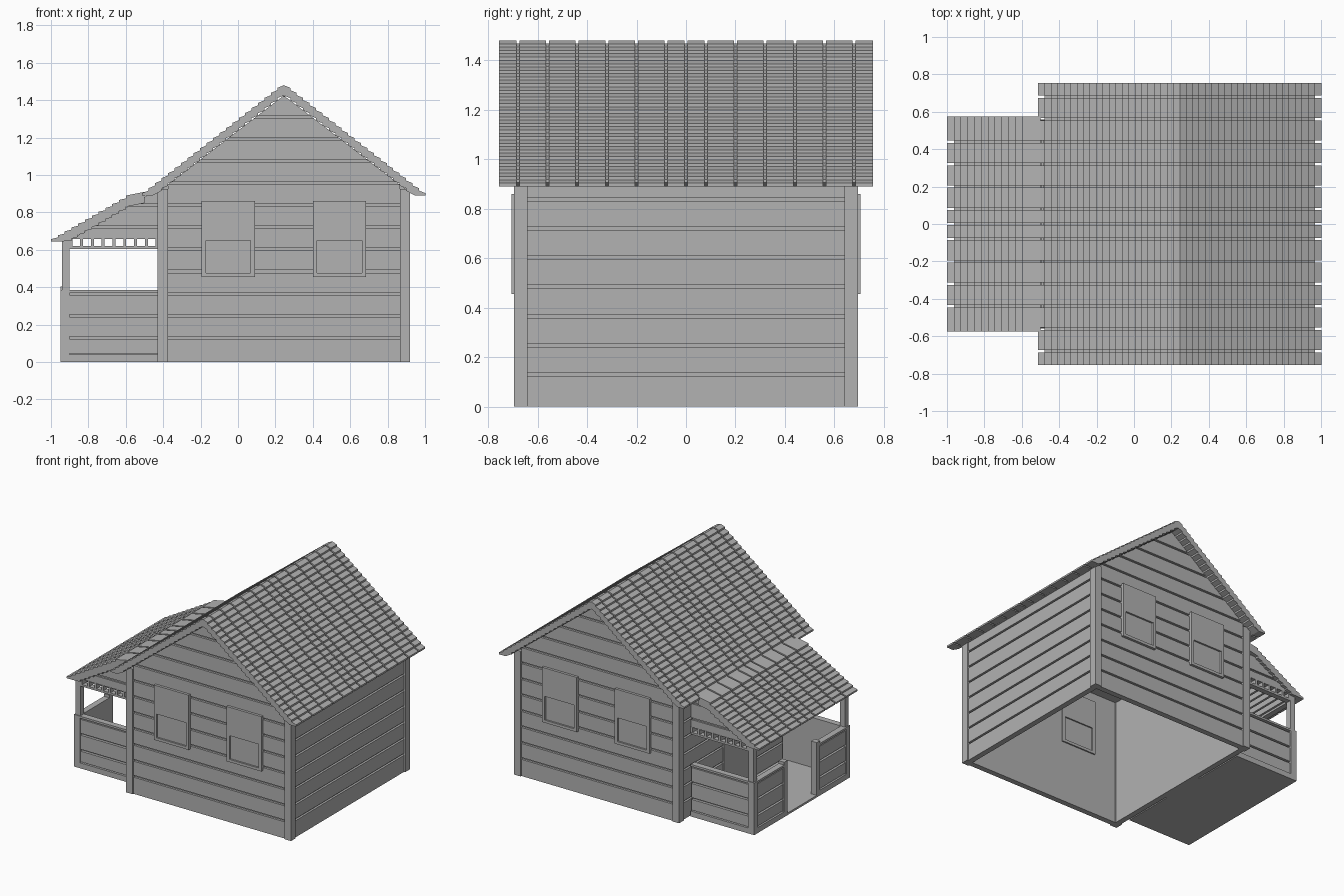
import bpy, bmesh

if "Cube" in bpy.data.objects:
    bpy.data.objects.remove(bpy.data.objects["Cube"], do_unlink=True)

GREY = bpy.data.materials.new("plain_grey")
GREY.use_nodes = True
colour = (0.445, 0.445, 0.445, 1)
GREY.diffuse_color = colour
GREY.node_tree.nodes["Principled BSDF"].inputs["Base Color"].default_value = colour

CX, HX, HY = 0.245, 0.675, 0.695      # house centre and half sizes
APEX, SLOPE = 1.425, 0.768            # underside of the roof
PX0, PX1, PY = -0.95, -0.43, 0.56     # porch extents


class Part:
    """Collects prisms into one named object."""
    def __init__(self, name):
        self.name, self.bm = name, bmesh.new()

    def prism(self, pts, y0, y1):
        a = [self.bm.verts.new((x, y0, z)) for x, z in pts]
        b = [self.bm.verts.new((x, y1, z)) for x, z in pts]
        self.bm.faces.new(a)
        self.bm.faces.new(b[::-1])
        for i in range(len(pts)):
            j = (i + 1) % len(pts)
            self.bm.faces.new((a[j], a[i], b[i], b[j]))

    def box(self, x0, x1, y0, y1, z0, z1):
        self.prism([(x0, z0), (x1, z0), (x1, z1), (x0, z1)], y0, y1)

    def finish(self):
        bmesh.ops.recalc_face_normals(self.bm, faces=self.bm.faces[:])
        mesh = bpy.data.meshes.new(self.name)
        self.bm.to_mesh(mesh)
        self.bm.free()
        mesh.materials.append(GREY)
        bpy.context.collection.objects.link(bpy.data.objects.new(self.name, mesh))


def boards(z0, z1):
    """Heights of the planks between z0 and z1, split by even grooves."""
    low = z0
    for k in range(12):
        groove = 0.13 + 0.118 * k
        if groove - 0.007 <= low:
            continue
        if groove > z1:
            break
        yield low, groove - 0.007
        low = groove + 0.007
    if z1 - low > 0.01:
        yield low, z1


def half_width(z, limit):
    return max(0.004, min(limit, (APEX - z) / SLOPE))


# House walls with planks
core, planks = Part("house_walls"), Part("house_planks")
eave_z = APEX - SLOPE * 0.655
for s in (-1, 1):
    core.prism([(CX - 0.655, 0), (CX + 0.655, 0), (CX + 0.655, eave_z),
                (CX, APEX), (CX - 0.655, eave_z)], s * 0.645, s * 0.67)
    x = CX + s * HX
    core.box(x - s * 0.05, x - s * 0.025, -0.645, 0.645, 0, 0.93)
    for low, high in boards(0, 1.42):
        a, b = half_width(low, 0.62), half_width(high, 0.62)
        planks.prism([(CX - a, low), (CX + a, low), (CX + b, high), (CX - b, high)],
                     s * 0.669, s * 0.686)
    for low, high in boards(0, 0.915):
        planks.box(x - s * 0.026, x - s * 0.009, -0.64, 0.64, low, high)
core.finish()
planks.finish()

ceiling = Part("house_ceiling")
ceiling.box(CX - 0.63, CX + 0.63, -0.65, 0.65, 0.925, 0.935)
ceiling.finish()

posts = Part("corner_posts")
for sx in (-1, 1):
    for sy in (-1, 1):
        x = CX + sx * HX
        posts.box(x, x - sx * 0.055, sy * HY, sy * (HY - 0.055), 0, 0.925)
posts.finish()

# Sash windows on both gables
windows = Part("windows")
for s in (-1, 1):
    for x0, x1 in ((-0.195, 0.09), (0.4, 0.685)):
        back, front = s * 0.635, s * 0.705
        windows.box(x0, x1, back, front, 0.65, 0.86)
        windows.box(x0, x1, back, front, 0.455, 0.475)
        windows.box(x0, x0 + 0.023, back, front, 0.475, 0.65)
        windows.box(x1 - 0.023, x1, back, front, 0.475, 0.65)
        windows.box(x0 + 0.023, x1 - 0.023, s * 0.65, s * 0.692, 0.475, 0.65)
windows.finish()


# Tiled roofs: stepped rows cut into columns over a lower sheet
def steps(x0, z0, x1, z1, rows, riser):
    pts = []
    for i in range(rows):
        t = i / rows
        x, z = x0 + (x1 - x0) * t, z0 + (z1 - z0) * t
        pts += [(x, z), (x, z + riser)]
    return pts + [(x1, z1)]


def roof(name, top, thick, half):
    base = top[0][1]
    under = [(x, max(z - thick, base)) for x, z in top[::-1]]
    under = [p for p in under if p[1] > base + 0.001]
    first = (top[0][0] + (0.055 if top[-1][0] > top[0][0] else -0.055), base)
    shape = top + under + [first]
    tiles = Part(name + "_tiles")
    cuts = [0] + [s * (0.08 + 0.12 * k) for s in (-1, 1) for k in range(6)]
    cuts = sorted(c for c in cuts if abs(c) < half - 0.02)
    starts = [-half] + [c + 0.006 for c in cuts]
    ends = [c - 0.006 for c in cuts] + [half]
    for a, b in zip(starts, ends):
        tiles.prism(shape, a, b)
    tiles.finish()
    sheet = Part(name + "_sheet")
    lowered = [(x, max(z - 0.012, base)) for x, z in top[2:]]
    sheet.prism([first] + lowered + under[:-1], 0.003 - half, half - 0.003)
    sheet.finish()


for side, name in ((1, "main_roof_left"), (-1, "main_roof_right")):
    roof(name, steps(CX + side * 0.757, 0.89, CX, 1.48, 22, 0.013), 0.055, 0.755)
porch_top = steps(-1, 0.645, -0.6, 0.875, 11, 0.012)
roof("porch_roof", porch_top + [(-0.6, 0.89), (-0.5, 0.91)], 0.06, 0.575)

# Porch floor
floor = Part("porch_floor")
floor.box(PX0, PX1, -PY, PY, 0, 0.015)
floor.finish()

# Low porch walls: frame, recessed core and planks
rail = Part("porch_low_walls")
for s in (-1, 1):
    outer, inner = s * PY, s * (PY - 0.045)
    rail.box(PX0, PX0 + 0.05, outer, inner, 0, 0.385)
    rail.box(PX0 + 0.05, PX1, outer, inner, 0, 0.04)
    rail.box(PX0 + 0.05, PX1, outer, inner, 0.37, 0.385)
    rail.box(PX0 + 0.05, PX1, s * (PY - 0.028), inner, 0.04, 0.37)
    for low, high in boards(0.045, 0.358):
        rail.box(PX0 + 0.05, PX1, s * (PY - 0.008), s * (PY - 0.029), low, high)
    # Entrance side
    a, b = s * 0.21, inner
    rail.box(PX0, PX0 + 0.045, s * 0.17, a, 0, 0.405)
    rail.box(PX0, PX0 + 0.045, a, b, 0, 0.04)
    rail.box(PX0, PX0 + 0.045, a, b, 0.37, 0.385)
    rail.box(PX0 + 0.028, PX0 + 0.045, a, b, 0.04, 0.37)
    for low, high in boards(0.045, 0.358):
        rail.box(PX0 + 0.008, PX0 + 0.029, a, b, low, high)
rail.finish()

# Porch columns, beams and ceiling slats
frame = Part("porch_frame")
for s in (-1, 1):
    frame.box(-0.94, -0.9, s * 0.555, s * 0.515, 0.38, 0.665)
    frame.box(-0.94, PX1, s * 0.555, s * 0.515, 0.605, 0.62)
frame.box(-0.94, -0.9, -0.515, 0.515, 0.605, 0.66)
for k in range(9):
    x = -0.893 + 0.0575 * k
    frame.box(x - 0.008, x + 0.008, -0.555, 0.555, 0.62, 0.66)
frame.finish()

# Planked porch gables
gables = Part("porch_gables")


def edge(z):
    return -1 + (z - 0.595) / 0.575


for s in (-1, 1):
    gables.prism([(edge(0.657), 0.657), (PX1, 0.657), (PX1, 0.9), (edge(0.9), 0.9)],
                 s * 0.515, s * 0.54)
    for low, high in boards(0.657, 0.9):
        gables.prism([(edge(low), low), (PX1, low), (PX1, high), (edge(high), high)],
                     s * 0.539, s * 0.553)
gables.finish()

# Door under the porch
door = Part("porch_door")
door.box(PX1, PX1 + 0.03, -0.17, 0.17, 0, 0.6)
door.finish()
